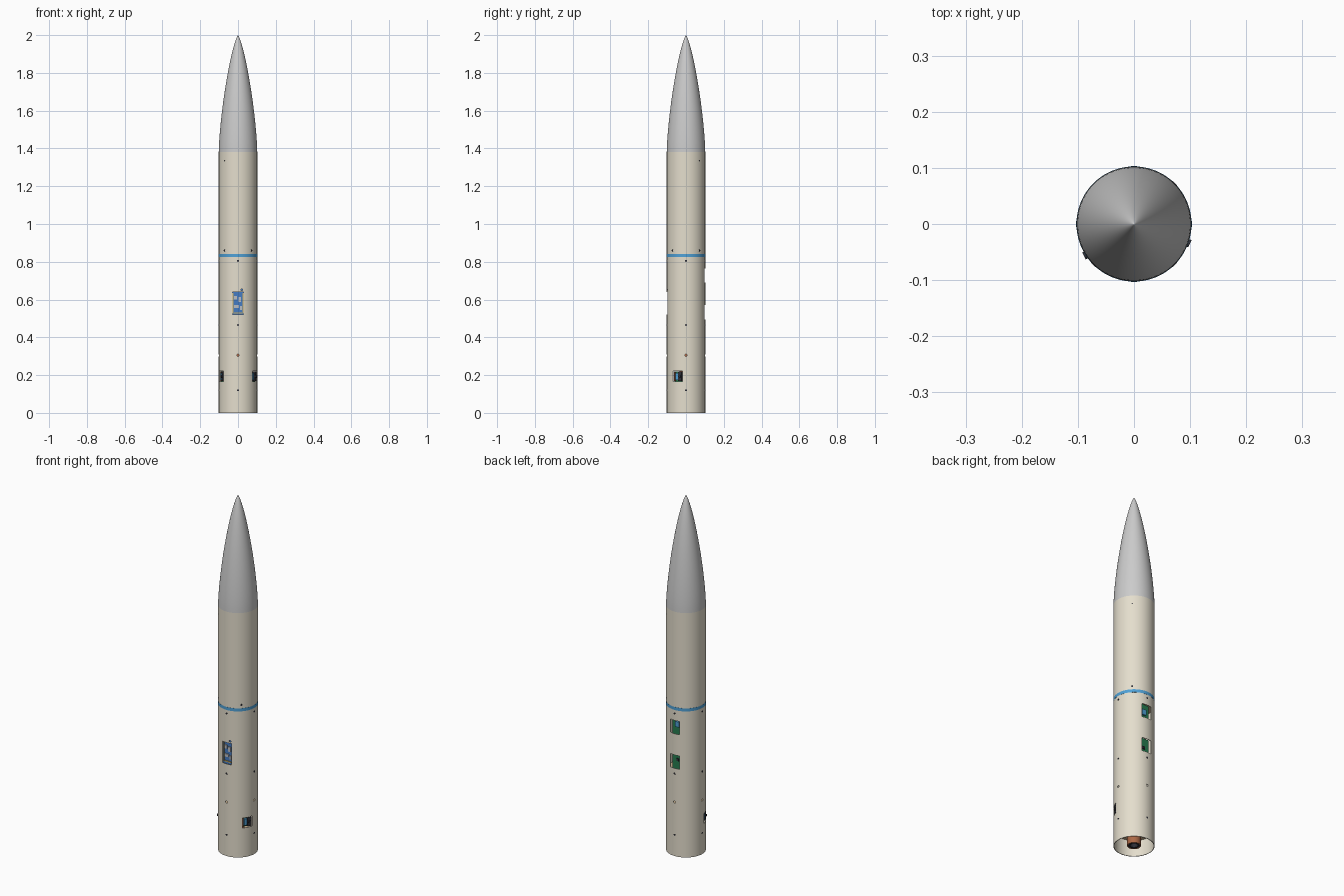
import bpy, bmesh, math
from math import radians, sin, cos, pi
from mathutils import Matrix, Vector

if "Cube" in bpy.data.objects:
    bpy.data.objects.remove(bpy.data.objects["Cube"])

R = 0.102          # body radius
WALL = 0.003
BASE = 1.38        # nose base height
SEG = 96


def material(name, r, g, b):
    m = bpy.data.materials.new(name)
    m.diffuse_color = (r, g, b, 1)
    m.use_nodes = True
    m.node_tree.nodes["Principled BSDF"].inputs["Base Color"].default_value = m.diffuse_color
    return m


CREAM = material("cream", 0.78, 0.73, 0.61)
BLUE = material("band_blue", 0.08, 0.36, 0.68)
PCB_BLUE = material("board_blue", 0.06, 0.2, 0.55)
GREEN = material("board_green", 0.02, 0.2, 0.08)
DARK = material("dark", 0.03, 0.03, 0.04)
COPPER = material("copper", 0.42, 0.14, 0.06)
GOLD = material("gold", 0.6, 0.42, 0.12)
SILVER = material("silver", 0.5, 0.52, 0.55)
WOOD = material("wood", 0.6, 0.45, 0.28)


def finish(name, bm, mat=None):
    bmesh.ops.recalc_face_normals(bm, faces=bm.faces)
    me = bpy.data.meshes.new(name)
    bm.to_mesh(me)
    bm.free()
    ob = bpy.data.objects.new(name, me)
    bpy.context.collection.objects.link(ob)
    if mat:
        me.materials.append(mat)
    return ob


def smooth(ob):
    bpy.ops.object.select_all(action='DESELECT')
    ob.select_set(True)
    bpy.context.view_layer.objects.active = ob
    bpy.ops.object.shade_smooth_by_angle(angle=radians(30))


def lathe(name, profile, mat=None, closed=False, seg=SEG):
    """Spin an (r, z) profile around the z axis."""
    bm = bmesh.new()
    vs = [bm.verts.new((r, 0, z)) for r, z in profile]
    n = len(vs)
    edges = [bm.edges.new((vs[i], vs[(i + 1) % n])) for i in range(n if closed else n - 1)]
    bmesh.ops.spin(bm, geom=vs + edges, cent=(0, 0, 0), axis=(0, 0, 1),
                   angle=2 * pi, steps=seg, use_merge=True)
    bmesh.ops.remove_doubles(bm, verts=bm.verts, dist=1e-5)
    return finish(name, bm, mat)


def ring(name, r0, r1, z0, z1, mat=None):
    return lathe(name, [(r0, z0), (r1, z0), (r1, z1), (r0, z1)], mat, True)


def radial(deg, r, z, side=0):
    """Frame with local x pointing outward, y sideways, z up."""
    return Matrix.Rotation(radians(deg), 4, 'Z') @ Matrix.Translation((r, side, z))


def add_box(bm, deg, r, z, size, side=0):
    bmesh.ops.create_cube(bm, size=1, matrix=radial(deg, r, z, side) @ Matrix.Diagonal((*size, 1)))


def add_pin(bm, deg, r, z, rad, depth, side=0, seg=16):
    bmesh.ops.create_cone(bm, cap_ends=True, segments=seg, radius1=rad, radius2=rad, depth=depth,
                          matrix=radial(deg, r, z, side) @ Matrix.Rotation(pi / 2, 4, 'Y'))


def box(name, mat, *args, **kw):
    bm = bmesh.new()
    add_box(bm, *args, **kw)
    return finish(name, bm, mat)


# body tube, with windows and vent holes cut through the wall
tube = ring("body_tube", R - WALL, R, 0, BASE, CREAM)
bm = bmesh.new()
WINDOWS = [(-90, 0.58, 0.058, 0.12), (90, 0.728, 0.058, 0.075), (90, 0.533, 0.058, 0.075),
           (-26, 0.193, 0.056, 0.056), (206, 0.193, 0.056, 0.056)]
for deg, z, w, h in WINDOWS:
    add_box(bm, deg, R, z, (0.06, w, h))
for deg in (0, 90, 180, 270):
    add_pin(bm, deg, R, 0.305, 0.006, 0.02)
add_pin(bm, -90, R, 0.652, 0.005, 0.02, side=0.02)
cutter = finish("window_cutter", bm)
cutter.hide_render = True
cutter.hide_viewport = False
mod = tube.modifiers.new("windows", 'BOOLEAN')
mod.object = cutter
mod.operation = 'DIFFERENCE'
mod.solver = 'EXACT'
bpy.context.view_layer.objects.active = tube
bpy.ops.object.modifier_apply(modifier=mod.name)
bpy.data.objects.remove(cutter)
smooth(tube)

# nose cone: low-drag rounded-tip curve
L = 2.0 - BASE
prof = []
for i in range(41):
    x = L * (i / 40) ** 1.6
    t = math.acos(1 - 2 * x / L)
    prof.append((R / math.sqrt(pi) * math.sqrt(max(t - sin(2 * t) / 2, 0)), 2.0 - x))
prof += [(R - 0.004, BASE), (R - 0.004, BASE - 0.12)]
smooth(lathe("nose_cone", prof))

# joint band between the two body sections
smooth(ring("joint_band", R - 0.002, R + 0.0006, 0.825, 0.842, BLUE))

# screws around the body
bm = bmesh.new()
for z in (0.805, 0.465, 0.12):
    for deg in (0, 90, 180, 270):
        add_pin(bm, deg, R - 0.002, z, 0.0052, 0.006)
for deg in (45, 225, 315):
    add_pin(bm, deg, R - 0.002, 0.86, 0.0052, 0.006)
for deg in (45, 225):
    add_pin(bm, deg, R - 0.002, 1.335, 0.003, 0.0055)
finish("screws", bm, DARK)

# motor tube, its closed nozzle end and the rings that hold it
smooth(ring("motor_tube", 0.030, 0.034, 0.003, 0.42, COPPER))
smooth(lathe("motor_nozzle", [(0, 0.03), (0.012, 0.03), (0.02, 0.006), (0.030, 0.006)], DARK))
for i, z in enumerate((0.09, 0.27, 0.41)):
    smooth(ring(f"centering_ring_{i}", 0.034, R - WALL, z, z + 0.008, WOOD))
for i, z in enumerate((0.45, 0.80)):
    smooth(lathe(f"bulkhead_{i}", [(0, z), (R - WALL, z), (R - WALL, z + 0.008), (0, z + 0.008)], WOOD))

# main electronics board behind the front window
box("main_board", PCB_BLUE, -90, 0.085, 0.58, (0.003, 0.066, 0.15))
bm = bmesh.new()
for s, z, w, h in ((-0.012, 0.61, 0.016, 0.02), (0.01, 0.6, 0.014, 0.028),
                   (-0.008, 0.562, 0.024, 0.016), (0.016, 0.555, 0.01, 0.022)):
    add_box(bm, -90, 0.089, z, (0.006, w, h), side=s)
finish("main_board_chips", bm, SILVER)
bm = bmesh.new()
for s in (-0.026, 0.026):
    add_box(bm, -90, 0.088, 0.58, (0.004, 0.005, 0.11), side=s)
add_box(bm, -90, 0.088, 0.528, (0.005, 0.04, 0.006))
finish("main_board_pins", bm, GOLD)

# green boards behind the two back windows
for i, z in enumerate((0.728, 0.533)):
    box(f"rear_board_{i}", GREEN, 90, 0.07, z, (0.003, 0.07, 0.11))
box("rear_board_module", BLUE, 90, 0.076, 0.735, (0.009, 0.024, 0.03))
box("rear_board_chip", DARK, 90, 0.074, 0.533, (0.005, 0.014, 0.014))

# mounting sled that carries the boards
box("board_sled", CREAM, -90, 0, 0.63, (0.02, 0.14, 0.33))
bm = bmesh.new()
for z in (0.52, 0.64):
    for s in (-0.03, 0.03):
        add_pin(bm, -90, 0.047, z, 0.003, 0.076, side=s)
for z in (0.49, 0.575, 0.685, 0.77):
    for s in (-0.03, 0.03):
        add_pin(bm, 90, 0.039, z, 0.003, 0.062, side=s)
finish("sled_standoffs", bm, SILVER)

# camera units in the two lower windows
for tag, deg in (("right", -26), ("left", 206)):
    box(f"camera_board_{tag}", GREEN, deg, 0.084, 0.193, (0.003, 0.054, 0.054))
    box(f"camera_body_{tag}", DARK, deg, 0.092, 0.193, (0.014, 0.022, 0.05), side=0.012)
    box(f"camera_chip_{tag}", BLUE, deg, 0.090, 0.193, (0.010, 0.014, 0.036), side=-0.008)
    box(f"camera_connector_{tag}", COPPER, deg, 0.088, 0.193, (0.008, 0.007, 0.046), side=-0.022)
    bm = bmesh.new()
    add_pin(bm, deg, 0.101, 0.193, 0.007, 0.008, side=0.012, seg=24)
    smooth(finish(f"camera_lens_{tag}", bm, DARK))
